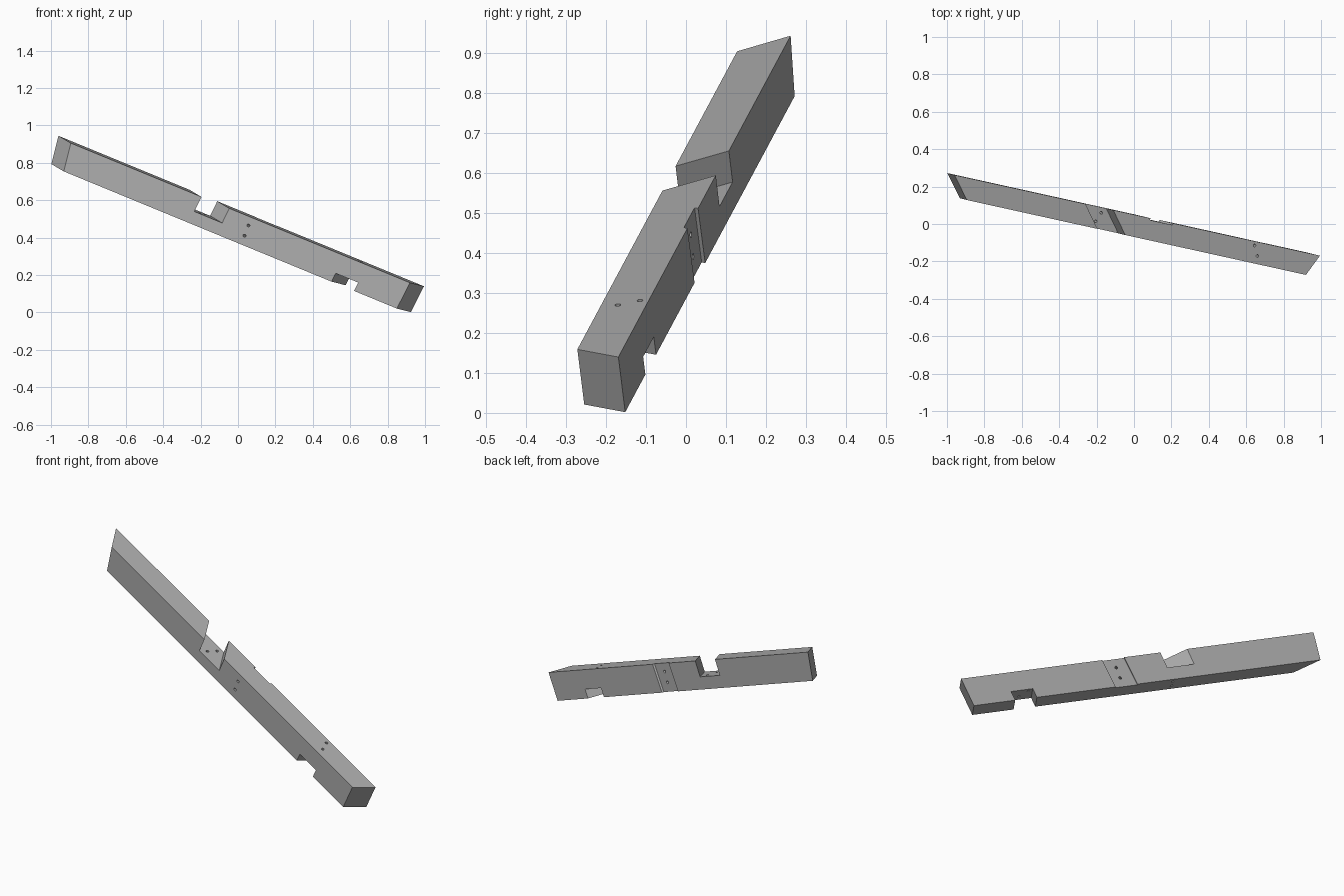
import bpy, bmesh
from mathutils import Vector, Matrix

cube = bpy.data.objects.get("Cube")
if cube:
    bpy.data.objects.remove(cube, do_unlink=True)

# Beam frame: length, width and height directions
along = Vector((0.906, -0.2, -0.373)).normalized()
across = Vector((0.22, 0.975, 0.01))
across = (across - along * across.dot(along)).normalized()
up = along.cross(across)
frame = Matrix((along, across, up)).transposed().to_4x4()

FRONT, BACK = -0.062, 0.0545
BOTTOM, TOP = 0.35, 0.505

grey = bpy.data.materials.new("timber grey")
grey.use_nodes = True
colour = (0.42, 0.42, 0.42, 1)
grey.diffuse_color = colour
grey.node_tree.nodes["Principled BSDF"].inputs["Base Color"].default_value = colour


def finish(name, bm):
    bmesh.ops.recalc_face_normals(bm, faces=bm.faces)
    mesh = bpy.data.meshes.new(name)
    bm.to_mesh(mesh)
    bm.free()
    mesh.materials.append(grey)
    obj = bpy.data.objects.new(name, mesh)
    obj.matrix_world = frame
    bpy.context.scene.collection.objects.link(obj)
    return obj


def block(name, start, end, width, height):
    """Block between two slanted planes (position, slope across, slope up)."""
    bm = bmesh.new()
    bmesh.ops.create_cube(bm, size=1)
    for v in bm.verts:
        pos, slope_w, slope_h = end if v.co.x > 0 else start
        w = width[v.co.y > 0]
        h = height[v.co.z > 0]
        v.co = (pos + slope_w * w + slope_h * (h - TOP), w, h)
    return finish(name, bm)


def bolt_hole(name, centre, direction):
    bm = bmesh.new()
    bmesh.ops.create_cone(bm, cap_ends=True, segments=16, radius1=0.0075,
                          radius2=0.0075, depth=0.5)
    turn = Vector((0, 0, 1)).rotation_difference(Vector(direction)).to_matrix().to_4x4()
    bm.transform(Matrix.Translation(centre) @ turn)
    return finish(name, bm)


# Beam with compound mitred ends
beam = block("timber_beam", (-1.227, -0.87, -0.13), (0.857, 0.47, 0.1),
             (FRONT, BACK), (BOTTOM, TOP))

# Skewed notches in the top, the bottom and the back
full = (-0.2, 0.2)
cutters = [
    block("top_notch", (-0.455, -0.85, 0.08), (-0.291, -0.85, 0.08), full, (0.418, 0.6)),
    block("bottom_notch", (0.4715, 0.47, 0.1), (0.6045, 0.47, 0.1), full, (0.25, 0.4)),
    block("back_groove", (-0.141, 0.47, 0.12), (-0.008, 0.47, 0.12), (0.0445, 0.2), (0.2, 0.7)),
]

# Pairs of bolt holes through each notch
mid = (BOTTOM + TOP) / 2
for s, w in ((-0.366, 0.025), (-0.387, -0.025), (0.502, 0.032), (0.531, -0.019)):
    cutters.append(bolt_hole("upright_bolt_hole", (s, w, mid), (0, 0, 1)))
for h in (0.459, 0.4):
    cutters.append(bolt_hole("cross_bolt_hole", (-0.076, 0, h), (0.5, 1, 0)))

for cutter in cutters:
    cutter.hide_render = True
    mod = beam.modifiers.new(cutter.name, "BOOLEAN")
    mod.operation = "DIFFERENCE"
    mod.solver = "EXACT"
    mod.object = cutter

# Bake the cuts and discard the cutters
bpy.context.view_layer.update()
graph = bpy.context.evaluated_depsgraph_get()
cut_mesh = bpy.data.meshes.new_from_object(beam.evaluated_get(graph))
beam.modifiers.clear()
beam.data = cut_mesh
for cutter in cutters:
    bpy.data.objects.remove(cutter, do_unlink=True)
